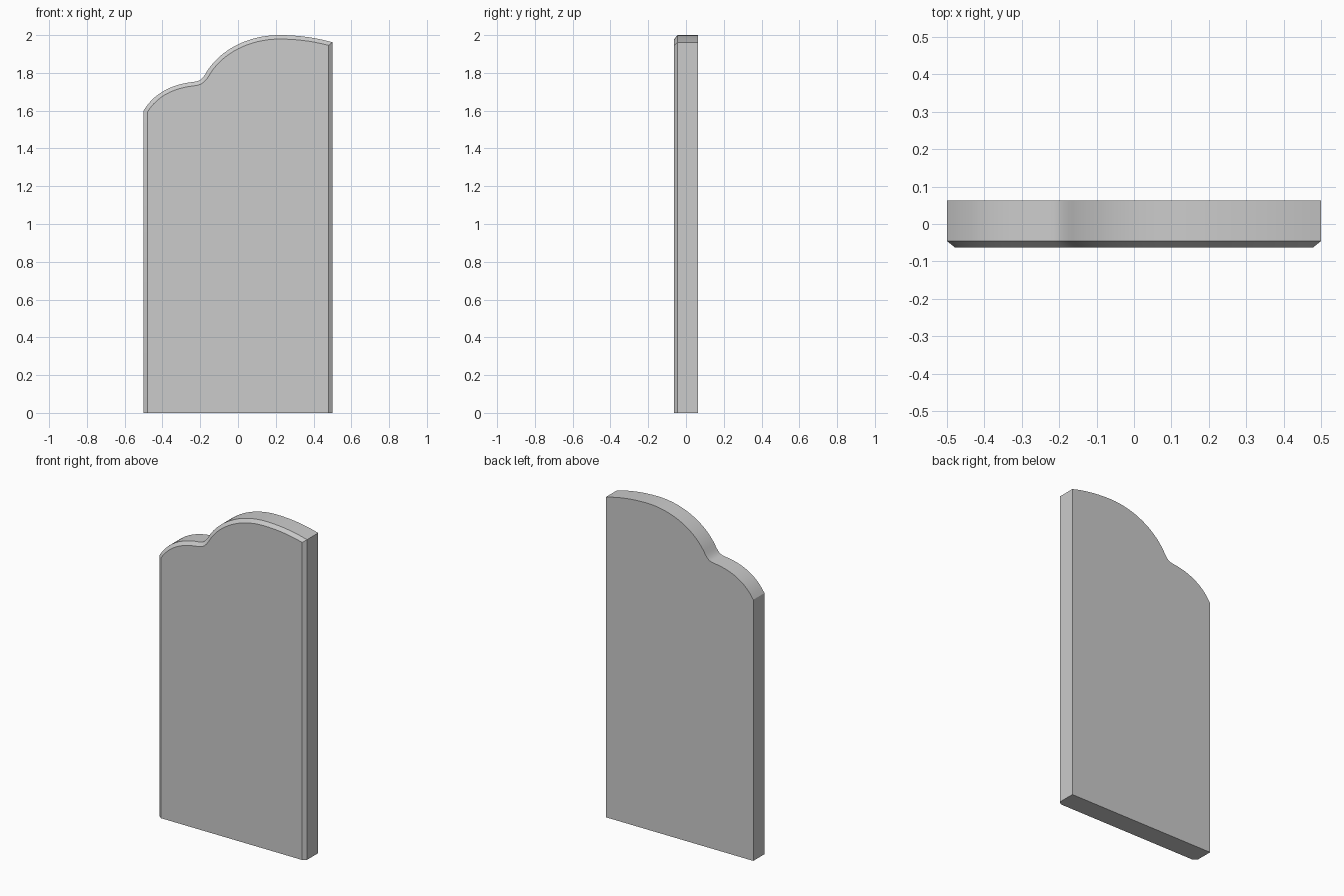
import bpy, bmesh, math
from mathutils import Vector
from mathutils.geometry import interpolate_bezier

if "Cube" in bpy.data.objects:
    bpy.data.objects.remove(bpy.data.objects["Cube"])

HALF_T = 0.0625      # half thickness
CHAMFER = 0.021      # chamfer width seen from the front
DEPTH = 0.017        # chamfer depth in y

# Wavy top edge, left to right, as Bezier segments (x, z)
SEGMENTS = [
    ((-0.5, 1.6), (-0.44, 1.70), (-0.34, 1.742), (-0.23, 1.753), 12),
    ((-0.23, 1.753), (-0.205, 1.757), (-0.195, 1.762), (-0.175, 1.79), 6),
    ((-0.175, 1.79), (-0.11, 1.91), (0.04, 2.0), (0.22, 2.0), 18),
    ((0.22, 2.0), (0.32, 2.0), (0.41, 1.987), (0.5, 1.962), 10),
]
top = []
for a, b, c, d, n in SEGMENTS:
    pts = interpolate_bezier(Vector(a), Vector(b), Vector(c), Vector(d), n)
    top += [Vector((p.x, p.y)) for p in (pts if not top else pts[1:])]
outline = [Vector((-0.5, 0))] + top + [Vector((0.5, 0))]


def inset(points, width):
    """Mitred inward offset; the two floor points only move sideways."""
    result = []
    for i, p in enumerate(points):
        normals = []
        for j in (i - 1, i):
            if 0 <= j < len(points) - 1:
                e = (points[j + 1] - points[j]).normalized()
                normals.append(Vector((e.y, -e.x)))
        if len(normals) == 1:
            normals *= 2
        m = (normals[0] + normals[1]).normalized()
        result.append(p + m * (width / m.dot(normals[0])))
    return result


# Slab: back outline, front outline and inset front face
bm = bmesh.new()
rings = []
for pts, y in ((outline, HALF_T), (outline, DEPTH - HALF_T),
               (inset(outline, CHAMFER), -HALF_T)):
    rings.append([bm.verts.new((p.x, y, p.y)) for p in pts])
for r0, r1 in zip(rings, rings[1:]):
    for i in range(len(r0) - 1):
        bm.faces.new((r0[i], r0[i + 1], r1[i + 1], r1[i]))
bm.faces.new(rings[0])
bm.faces.new(rings[-1][::-1])
bm.faces.new([r[0] for r in rings] + [r[-1] for r in rings[::-1]])
bmesh.ops.recalc_face_normals(bm, faces=bm.faces[:])

mesh = bpy.data.meshes.new("headstone_slab")
bm.to_mesh(mesh)
bm.free()
slab = bpy.data.objects.new("headstone_slab", mesh)
bpy.context.collection.objects.link(slab)
bpy.context.view_layer.objects.active = slab
slab.select_set(True)
bpy.ops.object.shade_smooth_by_angle(angle=math.radians(30))
